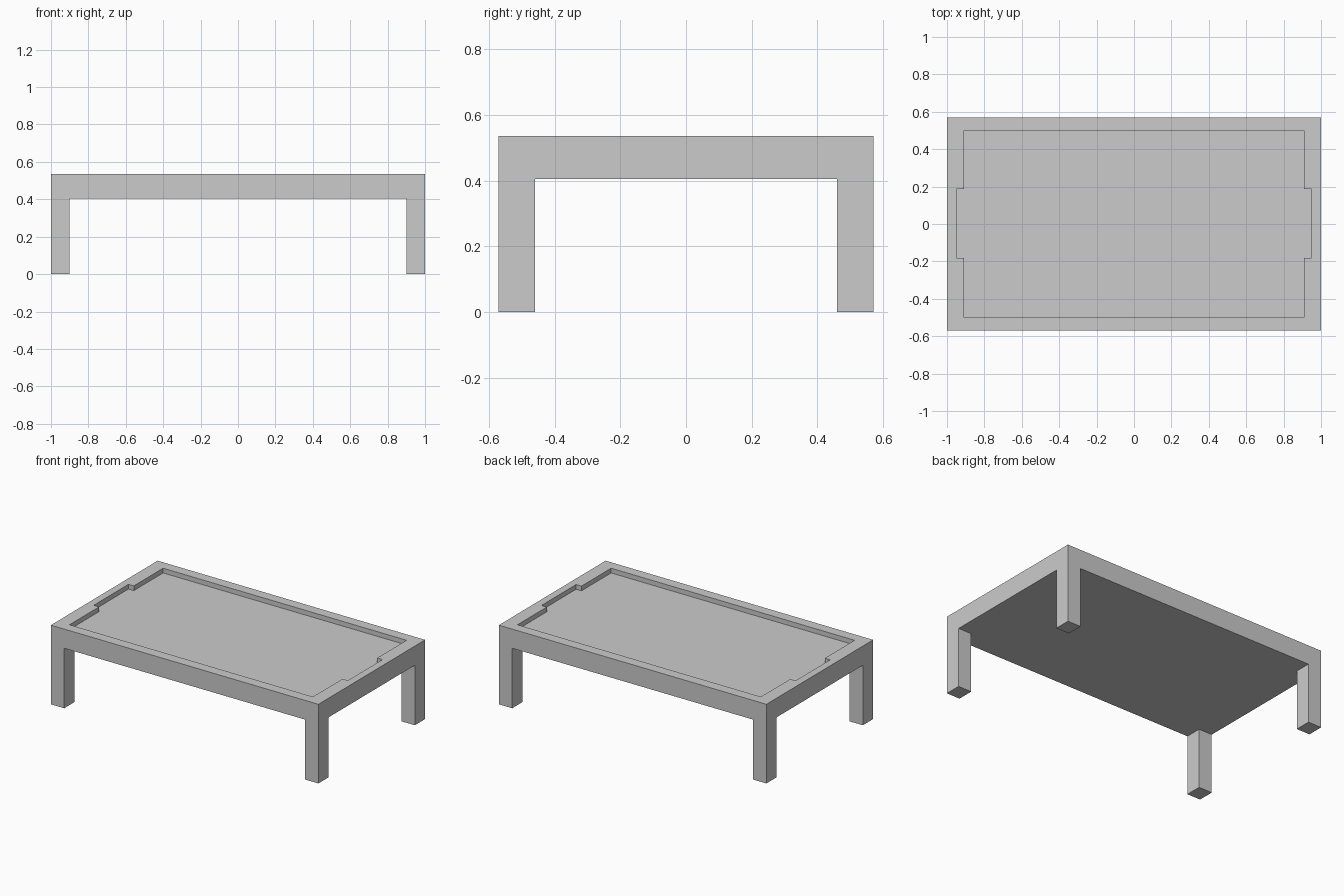
import bpy, bmesh

if "Cube" in bpy.data.objects:
    bpy.data.objects.remove(bpy.data.objects["Cube"])

HX, HY = 1.0, 0.57               # half length and half depth
TOP, UNDER, FLOOR = 0.535, 0.405, 0.503


def prism(name, outline, z0, z1):
    """Extrude a flat outline from z0 up to z1."""
    bm = bmesh.new()
    face = bm.faces.new([bm.verts.new((x, y, z0)) for x, y in outline])
    ext = bmesh.ops.extrude_face_region(bm, geom=[face], use_keep_orig=True)
    verts = [v for v in ext["geom"] if isinstance(v, bmesh.types.BMVert)]
    bmesh.ops.translate(bm, vec=(0, 0, z1 - z0), verts=verts)
    bmesh.ops.recalc_face_normals(bm, faces=bm.faces)
    mesh = bpy.data.meshes.new(name)
    bm.to_mesh(mesh)
    bm.free()
    obj = bpy.data.objects.new(name, mesh)
    bpy.context.collection.objects.link(obj)
    return obj


def rect(x0, x1, y0, y1):
    return [(x0, y0), (x1, y0), (x1, y1), (x0, y1)]


# Tabletop block
tabletop = prism("tabletop", rect(-HX, HX, -HY, HY), UNDER, TOP)

# Shallow recess with a finger notch at each end
right = [(0.91, -0.5), (0.91, -0.183), (0.95, -0.183),
         (0.95, 0.187), (0.91, 0.187), (0.91, 0.5)]
left = [(-x, y) for x, y in reversed(right)]
cutter = prism("recess_cutter", right + left, FLOOR, TOP + 0.1)
cutter.hide_render = True
cutter.hide_set(True)
cut = tabletop.modifiers.new("recess", 'BOOLEAN')
cut.operation = 'DIFFERENCE'
cut.solver = 'EXACT'
cut.object = cutter

# Corner legs, mirrored to all four corners
legs = prism("legs", rect(HX - 0.1, HX, -HY, -HY + 0.11), 0, UNDER)
mirror = legs.modifiers.new("corners", 'MIRROR')
mirror.use_axis = (True, True, False)
